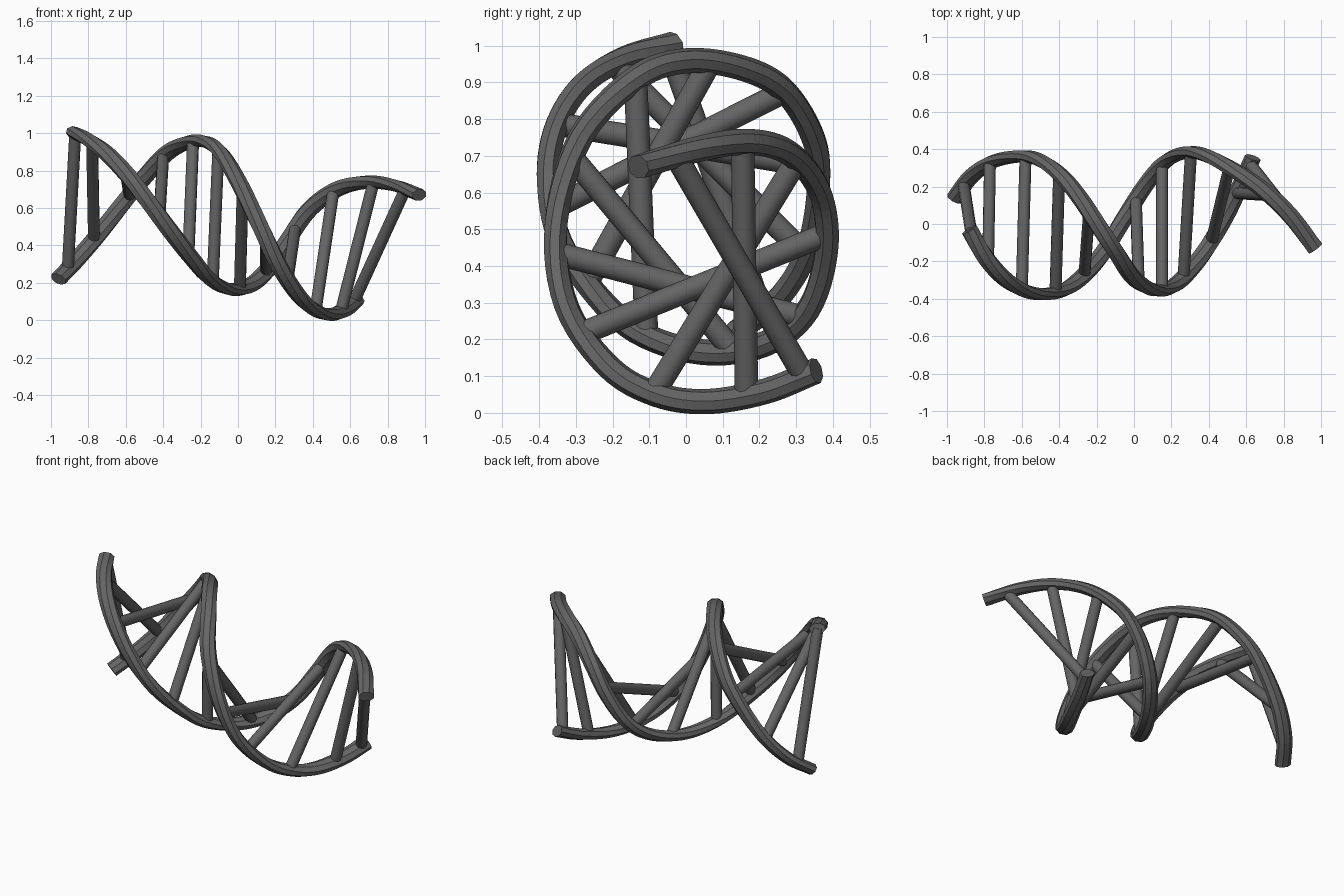
import bpy, bmesh, math
from mathutils import Vector

if "Cube" in bpy.data.objects:
    bpy.data.objects.remove(bpy.data.objects["Cube"])

grey = bpy.data.materials.new("dark grey")
grey.diffuse_color = (0.13, 0.13, 0.13, 1)
grey.use_nodes = True
grey.node_tree.nodes["Principled BSDF"].inputs["Base Color"].default_value = grey.diffuse_color

# centre lines of the two strands
A = [Vector(p) for p in [
    (-.88, -.03, 1.005), (-.80, -.17, .965), (-.70, -.285, .89), (-.59, -.355, .775),
    (-.48, -.375, .635), (-.36, -.345, .475), (-.25, -.255, .335), (-.15, -.13, .22),
    (-.04, .05, .165), (.07, .22, .19), (.17, .335, .285), (.28, .383, .45),
    (.39, .365, .60), (.54, .285, .705), (.70, .175, .738), (.84, .04, .72), (.97, -.13, .67)]]
B = [Vector(p) for p in [
    (-.96, .135, .22), (-.87, .255, .315), (-.75, .335, .455), (-.60, .362, .645),
    (-.50, .34, .765), (-.39, .26, .885), (-.29, .14, .943), (-.19, -.01, .958),
    (-.10, -.145, .905), (0, -.29, .745), (.115, -.354, .51), (.22, -.325, .29),
    (.33, -.21, .125), (.42, -.08, .05), (.50, .06, .031), (.575, .22, .06), (.635, .355, .115)]]

axis_point = Vector((0, .005, .53))
axis_dir = Vector((.971, .026, -.238)).normalized()


def smooth_path(pts, n=6):
    """Catmull-Rom curve through the points"""
    p = [pts[0] * 2 - pts[1]] + pts + [pts[-1] * 2 - pts[-2]]
    out = []
    for i in range(1, len(p) - 2):
        a, b, c, d = p[i - 1:i + 3]
        for k in range(n):
            t = k / n
            out.append(.5 * (2 * b + (c - a) * t + (2 * a - 5 * b + 4 * c - d) * t * t
                             + (3 * b - a - 3 * c + d) * t ** 3))
    return out + [pts[-1]]


def at_x(path, x):
    for p, q in zip(path, path[1:]):
        if p.x <= x <= q.x:
            return p.lerp(q, (x - p.x) / (q.x - p.x))
    return path[0] if x < path[0].x else path[-1]


def loft(name, rings, smooth):
    """Skin closed rings of points into a capped tube"""
    bm = bmesh.new()
    rows = [[bm.verts.new(v) for v in r] for r in rings]
    n = len(rows[0])
    for r, s in zip(rows, rows[1:]):
        for i in range(n):
            f = bm.faces.new((r[i], r[(i + 1) % n], s[(i + 1) % n], s[i]))
            f.smooth = smooth
    bm.faces.new(rows[0][::-1])
    bm.faces.new(rows[-1])
    bmesh.ops.recalc_face_normals(bm, faces=bm.faces[:])
    me = bpy.data.meshes.new(name)
    bm.to_mesh(me)
    bm.free()
    me.materials.append(grey)
    ob = bpy.data.objects.new(name, me)
    bpy.context.collection.objects.link(ob)


def ring(c, u, v, ru, rv, n):
    return [c + u * ru * math.cos(a) + v * rv * math.sin(a)
            for a in ((i + .5) * math.tau / n for i in range(n))]


def strand(name, path):
    rings = []
    for i, p in enumerate(path):
        t = (path[min(i + 1, len(path) - 1)] - path[max(i - 1, 0)]).normalized()
        rel = p - axis_point
        rad = rel - axis_dir * rel.dot(axis_dir)
        rad = (rad - t * rad.dot(t)).normalized()
        rings.append(ring(p, rad, t.cross(rad), .0335, .047, 8))
    loft(name, rings, False)


def rung(name, p, q):
    t = (q - p).normalized()
    u = t.orthogonal().normalized()
    loft(name, [ring(c, u, t.cross(u), .032, .032, 12) for c in (p, q)], True)


# twin strands
path_a, path_b = smooth_path(A), smooth_path(B)
strand("strand_a", path_a)
strand("strand_b", path_b)

# rungs joining the strands, given by their x on each strand
pairs = [(-.87, -.91), (-.78, -.77), (-.60, -.58), (-.42, -.40), (-.265, -.24), (-.135, -.105),
         (.01, .025), (.15, .15), (.305, .265), (.51, .415), (.725, .55), (.895, .62)]
for i, (xa, xb) in enumerate(pairs):
    rung(f"rung_{i + 1}", at_x(path_a, xa), at_x(path_b, xb))
